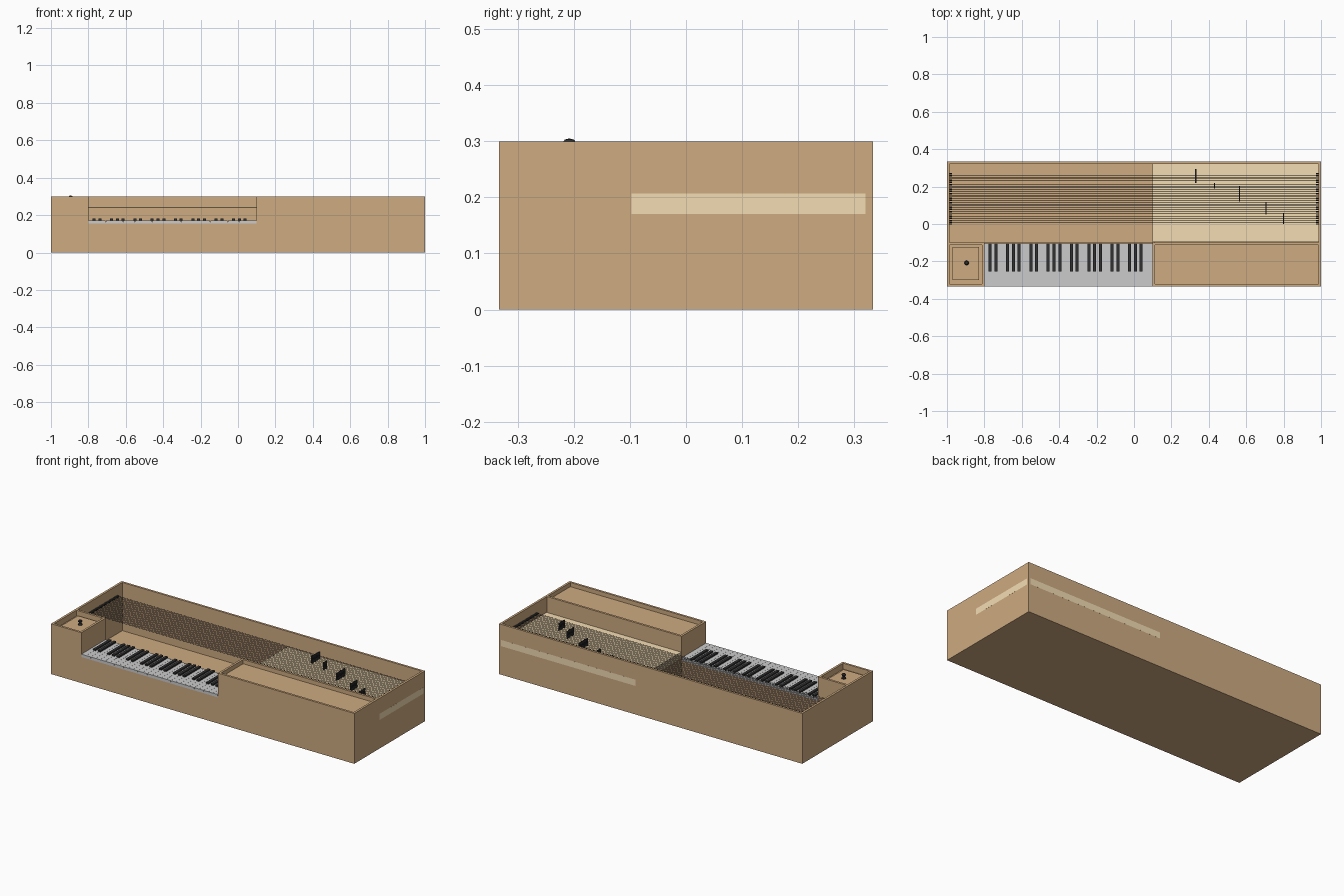
import bpy, bmesh, math
from mathutils import Matrix, Vector

if "Cube" in bpy.data.objects:
    bpy.data.objects.remove(bpy.data.objects["Cube"])


def material(name, rgb):
    m = bpy.data.materials.new(name)
    m.diffuse_color = (*rgb, 1)
    m.use_nodes = True
    m.node_tree.nodes["Principled BSDF"].inputs["Base Color"].default_value = m.diffuse_color
    return m


WOOD = material("brown_wood", (0.62, 0.41, 0.22))
PALE = material("pale_wood", (0.90, 0.72, 0.45))
DARK = material("dark", (0.03, 0.03, 0.03))


def finish(name, bm, mat=None):
    mesh = bpy.data.meshes.new(name)
    bm.to_mesh(mesh)
    bm.free()
    ob = bpy.data.objects.new(name, mesh)
    bpy.context.collection.objects.link(ob)
    if mat:
        mesh.materials.append(mat)
    return ob


def add_box(bm, x0, x1, y0, y1, z0, z1):
    size = Matrix.Diagonal((x1 - x0, y1 - y0, z1 - z0, 1))
    place = Matrix.Translation(((x0 + x1) / 2, (y0 + y1) / 2, (z0 + z1) / 2))
    bmesh.ops.create_cube(bm, size=1, matrix=place @ size)


def boxes(name, dims, mat=None):
    bm = bmesh.new()
    for d in dims:
        add_box(bm, *d)
    return finish(name, bm, mat)


def add_rod_x(bm, x0, x1, y, z, r, sides):
    place = Matrix.Translation(((x0 + x1) / 2, y, z)) @ Matrix.Rotation(math.pi / 2, 4, 'Y')
    bmesh.ops.create_cone(bm, cap_ends=True, segments=sides, radius1=r, radius2=r,
                          depth=x1 - x0, matrix=place)


W, D, H, T = 1.0, 0.333, 0.30, 0.013     # half width, half depth, height, wall
KL, KR, KB, BED = -0.8, 0.1, -0.1, 0.155  # keyboard opening

# Hollow case with the front lowered at the keyboard
boxes("case_floor", [(-W, W, -D, D, 0, T)], WOOD)
boxes("case_back", [(-W, W, D - T, D, T, H)], WOOD)
boxes("case_sides", [(-W, -W + T, -D, D - T, T, H), (W - T, W, -D, D - T, T, H)], WOOD)
boxes("case_front", [(-W + T, KL, -D, -D + T, T, H), (KL, KR, -D, -D + T, T, BED),
                     (KR, W - T, -D, -D + T, T, H)], WOOD)

# Inner partitions around the keyboard and the two compartments
boxes("inner_rail", [(-W + T, KL, KB - T, KB, T, H), (KL, KR, KB - T, KB, T, BED),
                     (KR, W - T, KB - T, KB, T, H)], WOOD)
boxes("keyboard_cheeks", [(KL - T, KL, -D + T, KB - T, T, H),
                          (KR, KR + T, -D + T, KB - T, T, H)], WOOD)
boxes("soundboard_divider", [(KR, KR + T, KB, D - T, T, 0.17)], WOOD)

# Sunken covers of the side compartments
boxes("right_cover", [(KR + T, W - T, -D + T, KB - T, 0.26, 0.275)], WOOD)
boxes("left_tray", [(-W + T, KL - T, -D + T, KB - T, 0.255, 0.265)], WOOD)
boxes("left_lid", [(-0.97, -0.83, -0.30, -0.122, 0.265, 0.275)], WOOD)

# Lid knob turned from a profile
bm = bmesh.new()
profile = [(0, .275), (.013, .275), (.013, .279), (.006, .283), (.006, .289),
           (.011, .293), (.012, .298), (.008, .303), (0, .305)]
vs = [bm.verts.new((r, 0, z)) for r, z in profile]
edges = [bm.edges.new(p) for p in zip(vs, vs[1:])]
bmesh.ops.spin(bm, geom=vs + edges, cent=(0, 0, 0), axis=(0, 0, 1),
               angle=2 * math.pi, steps=16)
bmesh.ops.remove_doubles(bm, verts=bm.verts, dist=0.0002)
bmesh.ops.recalc_face_normals(bm, faces=bm.faces)
bmesh.ops.translate(bm, verts=bm.verts, vec=Vector((-0.895, -0.208, 0)))
finish("lid_knob", bm, DARK)

# Keyboard: 29 naturals and the accidentals between them
boxes("key_bed", [(KL, KR, -D, KB - 0.003, BED, BED + 0.009)])
n = 29
kw = (KR - KL) / n
boxes("natural_keys", [(KL + i * kw + 0.0004, KL + (i + 1) * kw - 0.0004,
                        -D, KB - 0.005, BED + 0.009, 0.172) for i in range(n)])
boxes("accidental_keys", [(KL + i * kw - 0.008, KL + i * kw + 0.008,
                           -0.255, KB - 0.005, 0.168, 0.181)
                          for i in range(1, n) if i % 7 not in (0, 3)], DARK)

# Soundboard, its right and back edges flush with the outside of the case
boxes("soundboard", [(KR, W + 0.0002, KB + 0.003, D - T, 0.17, 0.207),
                     (KR, W - T, D - T, D + 0.0002, 0.17, 0.207)], PALE)

# Stepped bridge segments
boxes("bridges", [(x - 0.003, x + 0.003, y0, y1, 0.207, 0.25) for x, y0, y1 in
                  [(0.33, 0.22, 0.295), (0.43, 0.19, 0.22), (0.565, 0.12, 0.20),
                   (0.705, 0.05, 0.115), (0.80, 0.0, 0.055)]], DARK)

# Strings with pegs at both ends
strings, pegs = bmesh.new(), bmesh.new()
for i in range(29):
    y = 0.27 * i / 28
    add_rod_x(strings, -W + T, W - T, y, 0.24, 0.0012, 4)
    for s in (-1, 1):
        add_rod_x(pegs, *sorted((s * (W - T), s * 0.972)), y, 0.24, 0.003, 8)
finish("strings", strings, DARK)
finish("string_pegs", pegs, DARK)
